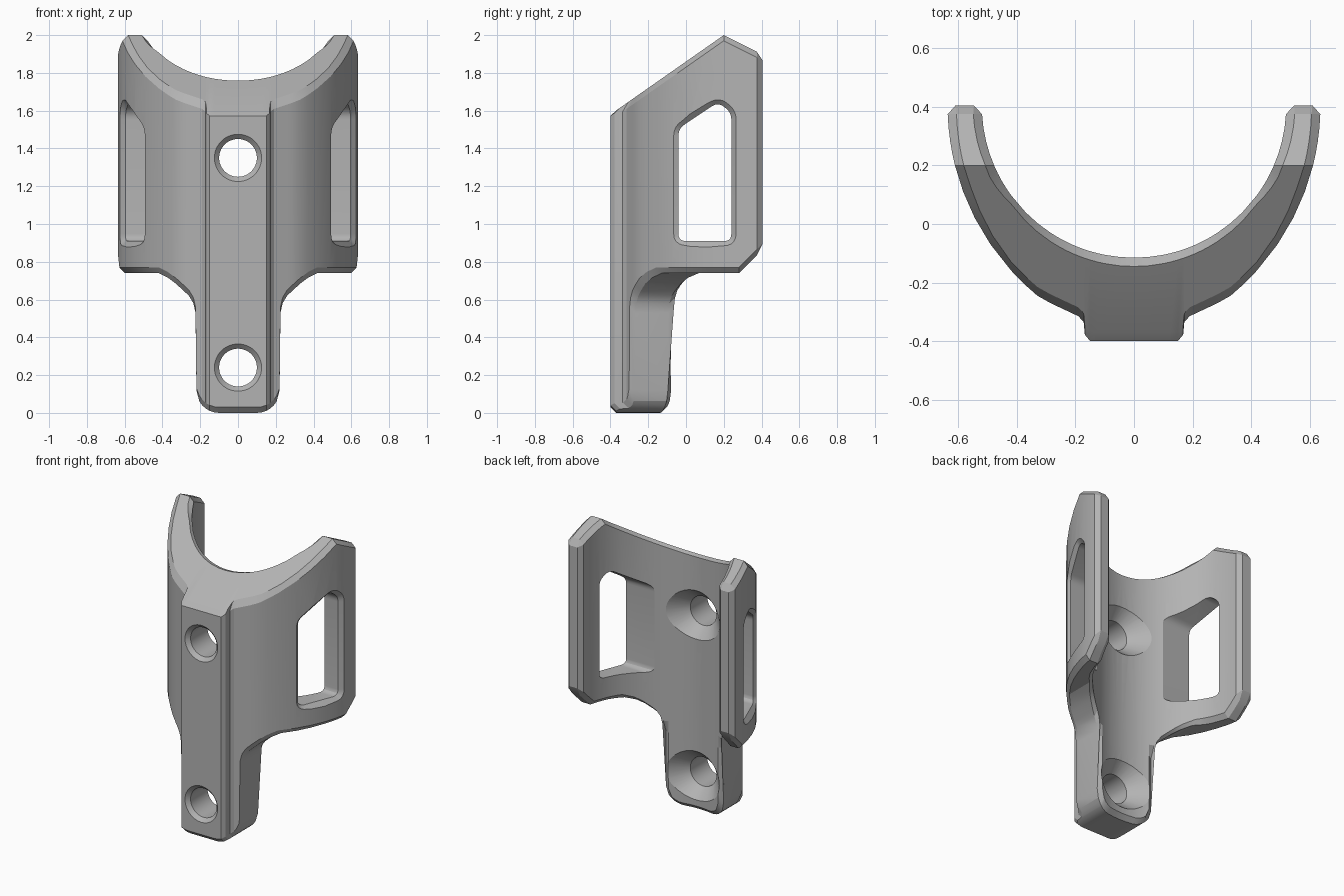
import bpy
import bmesh
from math import sqrt, sin, cos, pi
from mathutils import Vector

cube = bpy.data.objects.get("Cube")
if cube:
    bpy.data.objects.remove(cube, do_unlink=True)

# Shared dimensions
CHAMFER = 0.03
ARC_Y = 0.405            # both arcs are centred on the arm tips
INNER_R = 0.52
OUTER_R = 0.8415
OUTER_SHIFT = 0.2045
STEM_W, CORNER = 0.22, 0.12
RIB = [(0, -0.4), (0.15, -0.4), (0.168, -0.378), (0.172, -0.335),
       (0.19, -0.315), (0.286, -0.27), (0.33, -0.245)]


def inner_y(x):
    return ARC_Y - sqrt(INNER_R ** 2 - x * x)


def inner_x(y):
    return sqrt(INNER_R ** 2 - (ARC_Y - y) ** 2)


def outer_x(y):
    return sqrt(OUTER_R ** 2 - (ARC_Y - y) ** 2) - OUTER_SHIFT


def outer_y(x):
    for (xa, ya), (xb, yb) in zip(RIB, RIB[1:]):
        if x <= xb:
            return ya + (yb - ya) * (x - xa) / (xb - xa)
    return ARC_Y - sqrt(OUTER_R ** 2 - (x + OUTER_SHIFT) ** 2)


def top_z(y):
    return 2 - 0.7 * (0.2 - y) if y < 0.2 else 2 - 0.5 * (y - 0.2)


def corner_z(x, radius):
    centre = STEM_W - CORNER
    if x <= centre:
        return CORNER - radius
    return CORNER - sqrt(max(0, radius ** 2 - (x - centre) ** 2))


def loft(name, rings):
    """Skin a closed solid through rings of equal length, facing outward."""
    bm = bmesh.new()
    loops = [[bm.verts.new(p) for p in ring] for ring in rings]
    n = len(loops[0])
    for a, b in zip(loops, loops[1:]):
        for i in range(n):
            j = (i + 1) % n
            bm.faces.new((a[i], a[j], b[j], b[i]))
    bm.faces.new(loops[0][::-1])
    bm.faces.new(loops[-1])
    bmesh.ops.remove_doubles(bm, verts=bm.verts[:], dist=0.0001)
    bm.normal_update()
    if bm.calc_volume(signed=True) < 0:
        bmesh.ops.reverse_faces(bm, faces=bm.faces[:])
    mesh = bpy.data.meshes.new(name)
    bm.to_mesh(mesh)
    bm.free()
    obj = bpy.data.objects.new(name, mesh)
    bpy.context.collection.objects.link(obj)
    return obj


def section(inner, outer, base, low_in, low_out, mid, low_y=None):
    """Chamfered cross-section between an inner and an outer plan point."""
    pi_, po = Vector(inner), Vector(outer)
    step = (po - pi_).normalized() * CHAMFER
    ei, eo = pi_ + step, po - step
    pl = Vector((pi_.x, low_y)) if low_y is not None else pi_
    edge = 0.008 if po.x < 0.17 else CHAMFER

    def lift(p):
        return max(0, p.y - 0.28)

    pts = [(pl, low_in + lift(pl)), (ei, base + lift(ei)),
           (eo, base + lift(eo)), (po, low_out + lift(po)),
           (po, mid[0] + lift(po)), (po, mid[1] + lift(po)),
           (po, top_z(po.y) - edge), (eo, top_z(eo.y)),
           (ei, top_z(ei.y)), (pi_, top_z(pi_.y) - CHAMFER),
           (pi_, mid[1] + lift(pi_)), (pl, mid[0] + lift(pl))]
    return [(p.x, p.y, z) for p, z in pts]


def arm_section(inner, outer, base):
    low = base + CHAMFER
    mid = max(0.58, low + 0.02)
    return section(inner, outer, base, low, low, (mid - 0.01, mid))


half = []
# Stem with rounded lower corners and a raised front rib
inset = STEM_W - CHAMFER
for x in (0, 0.05, 0.1, 0.125, 0.15, 0.168, 0.172, inset, 0.205, STEM_W):
    base = corner_z(x, CORNER)
    low = corner_z(x, CORNER - CHAMFER) if x <= inset else CORNER + 0.01
    half.append(section((x, inner_y(x)), (x, outer_y(x)), base, low,
                        min(low, base + CHAMFER), (0.5, 0.58),
                        inner_y(x) - max(0, x - inset)))
# Gussets flaring from the stem into the arms
for x, base in ((0.225, 0.53), (0.236, 0.58), (0.26, 0.62), (0.286, 0.645),
                (0.33, 0.685), (0.37, 0.715), (0.42, 0.74)):
    half.append(arm_section((x, inner_y(x)), (x, outer_y(x)), base))
# Curved arms
y_in, y_out = inner_y(0.42), outer_y(0.42)
plan = [(y_in + (0.2 - y_in) * k / 4, y_out + (0.2 - y_out) * k / 4)
        for k in range(1, 5)]
plan += [(y, y) for y in (0.24, 0.28, 0.33, ARC_Y - CHAMFER)]
for a, b in plan:
    half.append(arm_section((inner_x(a), a), (outer_x(b), b), 0.74))
# Chamfered arm tip
tip = arm_section((inner_x(ARC_Y), ARC_Y), (outer_x(ARC_Y), ARC_Y), 0.74)
source = [0, 0, 3, 3, 4, 5, 6, 6, 9, 9, 10, 11]
half.append([(0.61 if 2 <= i <= 7 else 0.547, ARC_Y, tip[s][2])
             for i, s in enumerate(source)])

mirrored = [[(-x, y, z) for x, y, z in r] for r in reversed(half[1:])]
holder = loft("bottle_holder", mirrored + half)


def rounded(corners, radius, steps=5):
    """Round the corners of a polygon with short curves."""
    pts = [Vector(c) for c in corners]
    out = []
    for i, p in enumerate(pts):
        a = p + (pts[i - 1] - p).normalized() * radius
        b = p + (pts[(i + 1) % len(pts)] - p).normalized() * radius
        for k in range(steps + 1):
            t = k / steps
            out.append(a * (1 - t) ** 2 + p * (2 * t * (1 - t)) + b * t * t)
    return out


cutters = []
# Side windows with a chamfered outer rim
opening = rounded([(-0.04, 0.91), (0.24, 0.91), (0.24, 1.59),
                   (0.17, 1.645), (-0.04, 1.505)], 0.038)
wide = []
for i, p in enumerate(opening):
    d = opening[(i + 1) % len(opening)] - opening[i - 1]
    wide.append(p + Vector((d.y, -d.x)).normalized() * 0.05)
for side, label in ((1, "left"), (-1, "right")):
    cutters.append(loft(label + "_window_cutter", [
        [(side * 0.2, p.x, p.y) for p in opening],
        [(side * (outer_x(p.x) - 0.025), p.x, p.y) for p in opening],
        [(side * (outer_x(p.x) + 0.025), p.x, p.y) for p in wide],
        [(side * 0.9, p.x, p.y) for p in wide]]))
# Screw holes with a small front chamfer and a deep countersink behind
for z, label in ((0.24, "lower"), (1.35, "upper")):
    cutters.append(loft(label + "_screw_cutter", [
        [(r * cos(2 * pi * k / 48), y, z + r * sin(2 * pi * k / 48))
         for k in range(48)]
        for y, r in ((-0.43, 0.155), (-0.375, 0.1), (-0.19, 0.1),
                     (0.1, 0.36))]))

bpy.ops.object.select_all(action="DESELECT")
holder.select_set(True)
bpy.context.view_layer.objects.active = holder
for cutter in cutters:
    mod = holder.modifiers.new(cutter.name, "BOOLEAN")
    mod.operation = "DIFFERENCE"
    mod.solver = "EXACT"
    mod.object = cutter
    bpy.ops.object.modifier_apply(modifier=mod.name)
for cutter in cutters:
    bpy.data.objects.remove(cutter, do_unlink=True)

# Plain grey finish
grey = bpy.data.materials.new("plain_grey")
grey.use_nodes = True
colour = (0.45, 0.45, 0.45, 1)
grey.diffuse_color = colour
grey.node_tree.nodes["Principled BSDF"].inputs["Base Color"].default_value = colour
holder.data.materials.clear()
holder.data.materials.append(grey)
bpy.ops.object.shade_smooth_by_angle(angle=0.35)
